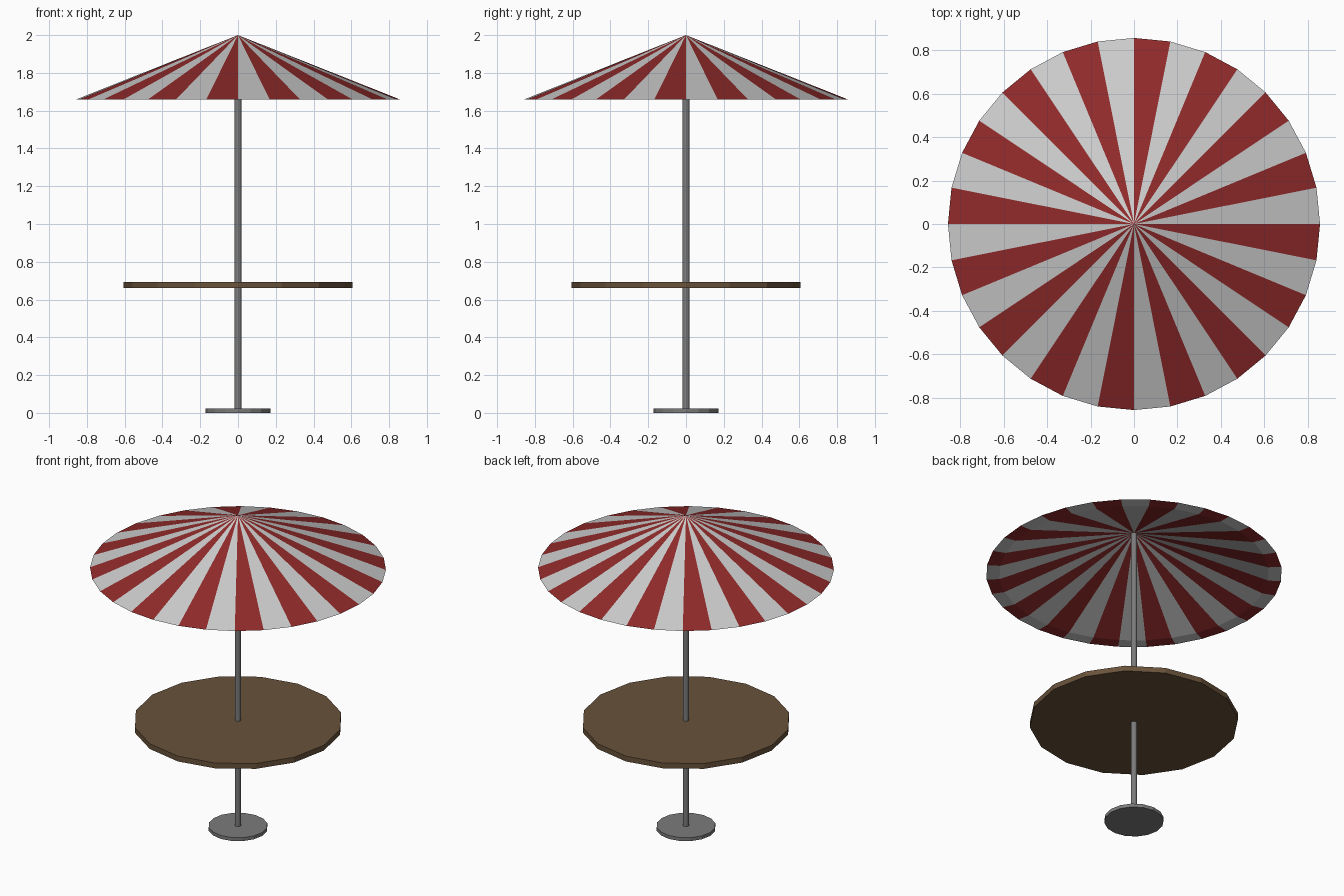
import bpy, bmesh
from math import cos, sin, tau

if "Cube" in bpy.data.objects:
    bpy.data.objects.remove(bpy.data.objects["Cube"])


def material(name, rgb):
    m = bpy.data.materials.new(name)
    m.diffuse_color = (*rgb, 1)
    m.use_nodes = True
    m.node_tree.nodes["Principled BSDF"].inputs["Base Color"].default_value = m.diffuse_color
    return m


RED = material("red_cloth", (0.28, 0.023, 0.023))
PALE = material("pale_cloth", (0.8, 0.8, 0.8))
WOOD = material("dark_wood", (0.14, 0.085, 0.043))
METAL = material("dark_metal", (0.2, 0.2, 0.2))


def disc(name, radius, z0, z1, sides, mat):
    """Upright flat-sided cylinder with its first corner on +x."""
    bm = bmesh.new()
    ring = [bm.verts.new((radius * cos(tau * i / sides),
                          radius * sin(tau * i / sides), z0))
            for i in range(sides)]
    base = bm.faces.new(ring)
    ext = bmesh.ops.extrude_face_region(bm, geom=[base], use_keep_orig=True)
    top = [v for v in ext["geom"] if isinstance(v, bmesh.types.BMVert)]
    bmesh.ops.translate(bm, verts=top, vec=(0, 0, z1 - z0))
    return finish(bm, name, [mat])


def finish(bm, name, mats):
    bmesh.ops.recalc_face_normals(bm, faces=bm.faces)
    mesh = bpy.data.meshes.new(name)
    bm.to_mesh(mesh)
    bm.free()
    for m in mats:
        mesh.materials.append(m)
    ob = bpy.data.objects.new(name, mesh)
    bpy.context.collection.objects.link(ob)
    return ob


def canopy(sides=32, r_out=0.856, r_in=0.78, rim=1.66, peak=2.0, under=1.927):
    """Striped hollow cone with a flat hem underneath."""
    bm = bmesh.new()
    apex = bm.verts.new((0, 0, peak))
    inner_apex = bm.verts.new((0, 0, under))

    def ring(r):
        return [bm.verts.new((r * cos(tau * i / sides),
                              r * sin(tau * i / sides), rim))
                for i in range(sides)]

    outer, inner = ring(r_out), ring(r_in)
    for i in range(sides):
        j = (i + 1) % sides
        for corners in ((outer[i], outer[j], apex),
                        (outer[j], outer[i], inner[i], inner[j]),
                        (inner[j], inner[i], inner_apex)):
            bm.faces.new(corners).material_index = i % 2
    return finish(bm, "canopy", [PALE, RED])


# Foot, pole and table top
disc("foot", 0.172, 0, 0.022, 16, METAL)
disc("pole", 0.0185, 0.01, 1.94, 16, METAL)
disc("table_top", 0.605, 0.66, 0.694, 16, WOOD)

# Striped parasol
canopy()
